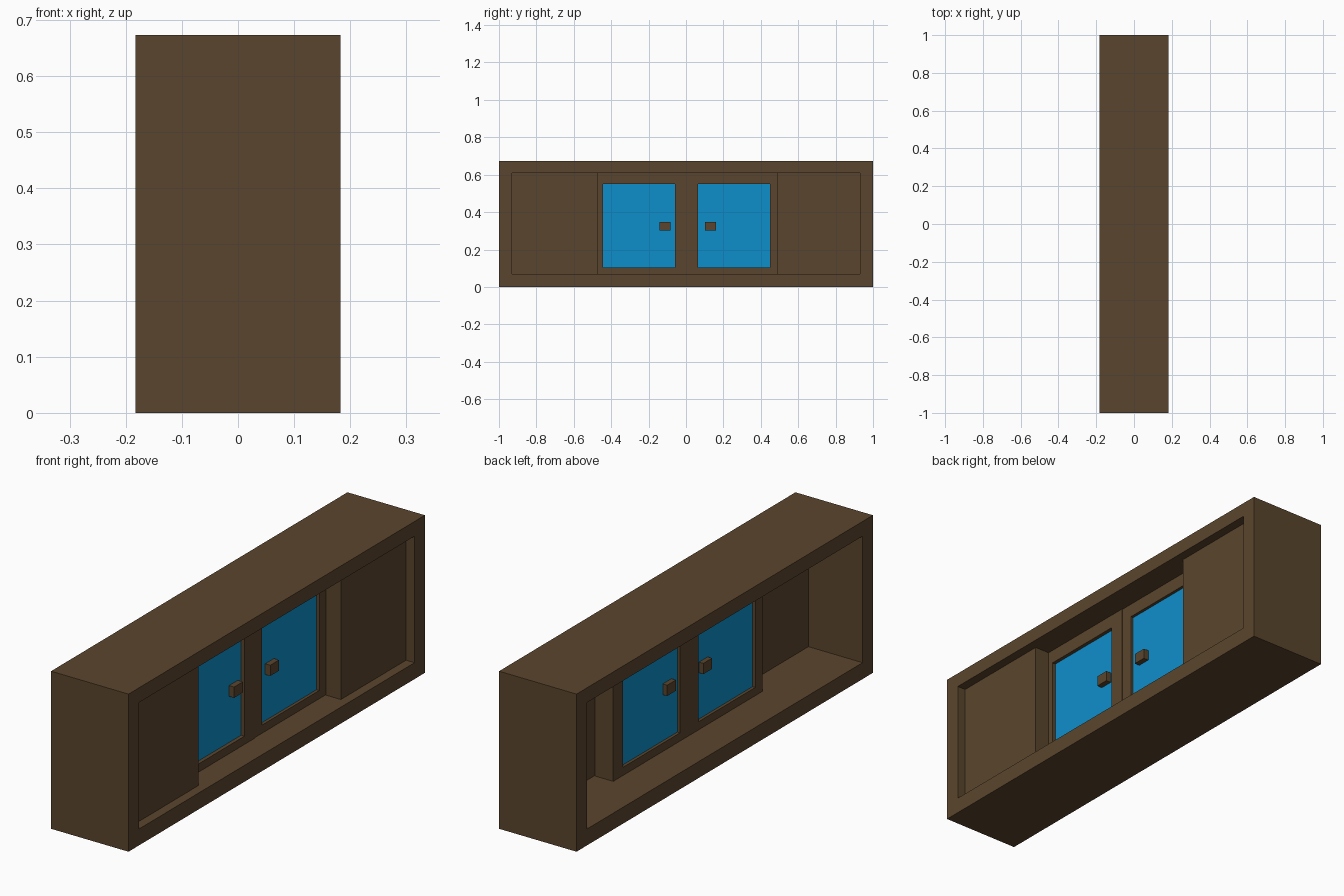
import bpy, bmesh

if "Cube" in bpy.data.objects:
    bpy.data.objects.remove(bpy.data.objects["Cube"])


def material(name, rgb):
    m = bpy.data.materials.new(name)
    m.diffuse_color = (*rgb, 1)
    m.use_nodes = True
    m.node_tree.nodes["Principled BSDF"].inputs["Base Color"].default_value = m.diffuse_color
    return m


wood = material("dark brown wood", (0.102, 0.060, 0.026))
blue = material("bright blue", (0.0045, 0.275, 0.60))


def finish(bm, name, mat):
    bmesh.ops.recalc_face_normals(bm, faces=bm.faces)
    mesh = bpy.data.meshes.new(name)
    bm.to_mesh(mesh)
    bm.free()
    mesh.materials.append(mat)
    obj = bpy.data.objects.new(name, mesh)
    bpy.context.collection.objects.link(obj)
    return obj


def box(name, x, y, z, mat):
    bm = bmesh.new()
    bmesh.ops.create_cube(bm, size=1)
    for v in bm.verts:
        v.co = [(r[0] + r[1]) / 2 + c * (r[1] - r[0]) for r, c in zip((x, y, z), v.co)]
    return finish(bm, name, mat)


def frame(name, x, y, z, hole_y, hole_z, mat):
    """Rectangular frame, open through along x."""
    bm = bmesh.new()

    def loop(px, ry, rz):
        pts = [(ry[0], rz[0]), (ry[1], rz[0]), (ry[1], rz[1]), (ry[0], rz[1])]
        return [bm.verts.new((px, a, b)) for a, b in pts]

    loops = [loop(x[0], y, z), loop(x[1], y, z),
             loop(x[1], hole_y, hole_z), loop(x[0], hole_y, hole_z)]
    for a, b in zip(loops, loops[1:] + loops[:1]):
        for i in range(4):
            j = (i + 1) % 4
            bm.faces.new((a[i], a[j], b[j], b[i]))
    return finish(bm, name, mat)


INNER_Z = (0.07, 0.61)

# Outer case, open on both long sides
frame("cabinet_case", (-0.183, 0.183), (-1, 1), (0, 0.673), (-0.93, 0.93), INNER_Z, wood)

# Fixed panels at either end
box("side_panel_left", (0.073, 0.143), (-0.93, -0.47), INNER_Z, wood)
box("side_panel_right", (0.073, 0.143), (0.49, 0.93), INNER_Z, wood)

# Two doors: wooden frame, blue inset, handle through both faces
doors = [
    ("left", (-0.495, 0.01), (-0.445, -0.06), (-0.142, -0.083), 0.073),
    ("right", (0.01, 0.514), (0.063, 0.449), (0.102, 0.161), 0.070),
]
for side, span, pane, knob, front in doors:
    frame("door_frame_" + side, (-0.016, front), span, INNER_Z, pane, (0.105, 0.55), wood)
    box("door_pane_" + side, (-0.003, 0.057), pane, (0.105, 0.55), blue)
    box("door_handle_" + side, (-0.024, 0.081), knob, (0.302, 0.348), wood)
